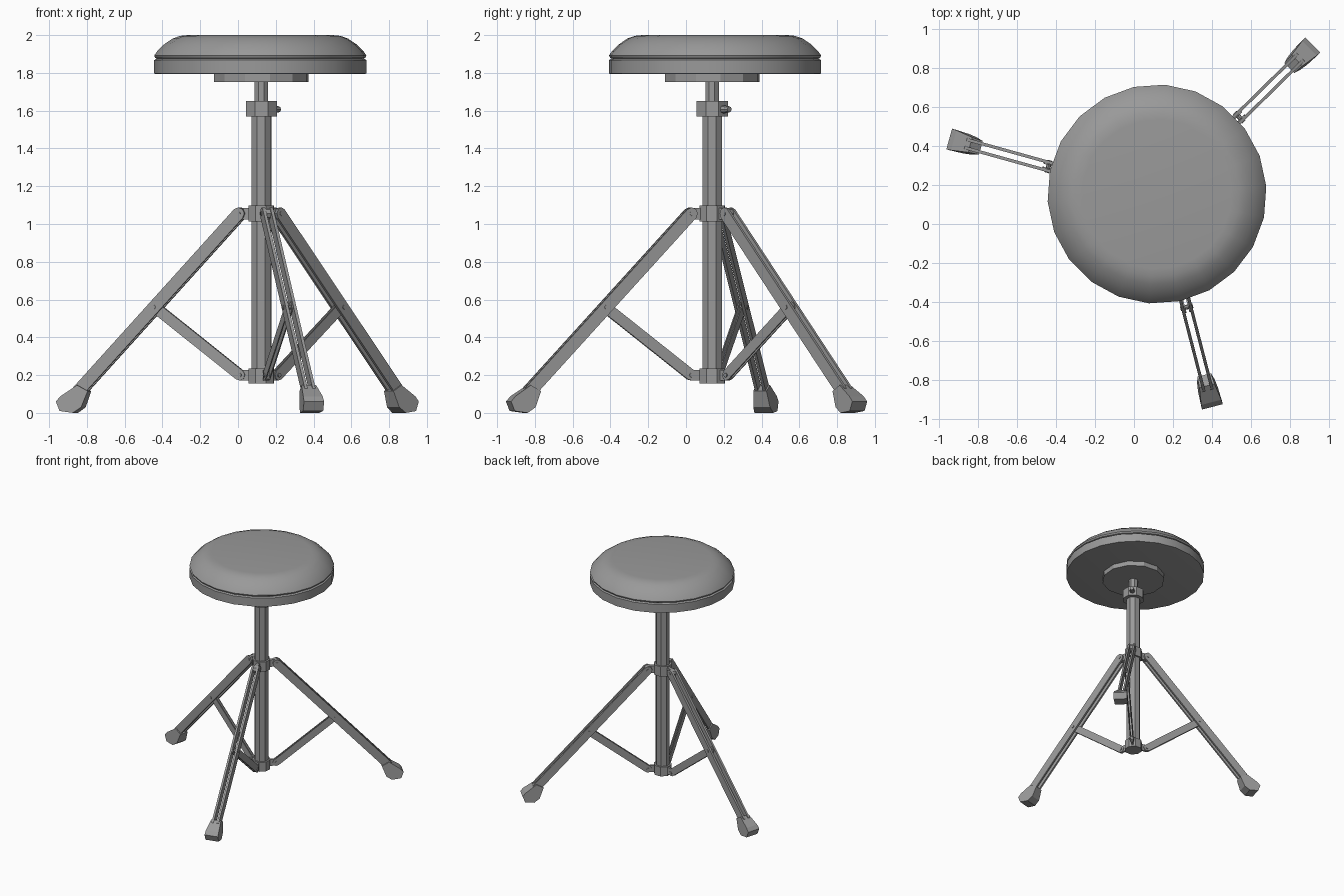
import bpy, bmesh, math
from mathutils import Vector, Matrix

if "Cube" in bpy.data.objects:
    bpy.data.objects.remove(bpy.data.objects["Cube"])

CX, CY = 0.124, 0.139                     # centre column axis
SEAT = (0.118, 0.154)                     # seat centre
LEG_ANGLES = [44.5, 164.5, 284.5]

grey = bpy.data.materials.new("dark_grey")
grey.diffuse_color = (0.32, 0.32, 0.32, 1)
grey.use_nodes = True
grey.node_tree.nodes["Principled BSDF"].inputs["Base Color"].default_value = grey.diffuse_color


def finish(bm, name, smooth=False):
    bmesh.ops.recalc_face_normals(bm, faces=bm.faces)
    me = bpy.data.meshes.new(name)
    bm.to_mesh(me)
    bm.free()
    me.materials.append(grey)
    ob = bpy.data.objects.new(name, me)
    bpy.context.collection.objects.link(ob)
    if smooth:
        bpy.ops.object.select_all(action='DESELECT')
        ob.select_set(True)
        bpy.context.view_layer.objects.active = ob
        bpy.ops.object.shade_smooth_by_angle(angle=math.radians(35))
    return ob


def lathe(name, profile, sides, turn=0.0, smooth=False, centre=(CX, CY)):
    """Closed stack of rings (radius, z) about a vertical axis."""
    bm = bmesh.new()
    angles = [math.radians(turn) + 2 * math.pi * i / sides for i in range(sides)]
    rings = [[bm.verts.new((centre[0] + r * math.cos(a), centre[1] + r * math.sin(a), z))
              for a in angles] for r, z in profile]
    for lo, hi in zip(rings, rings[1:]):
        for i in range(sides):
            j = (i + 1) % sides
            bm.faces.new((lo[i], lo[j], hi[j], hi[i]))
    bm.faces.new(rings[0][::-1])
    bm.faces.new(rings[-1])
    return finish(bm, name, smooth)


def radial_matrix(angle):
    return Matrix.Translation((CX, CY, 0)) @ Matrix.Rotation(math.radians(angle), 4, 'Z')


def slab(bm, outline, halves, offset=0.0):
    """Outline in the (radius, height) plane, thickened sideways per point."""
    a = [bm.verts.new((r, offset - h, z)) for (r, z), h in zip(outline, halves)]
    b = [bm.verts.new((r, offset + h, z)) for (r, z), h in zip(outline, halves)]
    n = len(a)
    bm.faces.new(a)
    bm.faces.new(b[::-1])
    for i in range(n):
        j = (i + 1) % n
        bm.faces.new((a[i], a[j], b[j], b[i]))


def strip(bm, p, q, width, thick, offset):
    """Flat bar with rounded ends from p to q."""
    p, q = Vector(p), Vector(q)
    base = math.atan2(q.y - p.y, q.x - p.x)
    pts = []
    for c, start in ((q, -90), (p, 90)):
        for k in range(5):
            t = base + math.radians(start + 45 * k)
            pts.append((c.x + width / 2 * math.cos(t), c.y + width / 2 * math.sin(t)))
    slab(bm, pts, [thick / 2] * len(pts), offset)


# Seat: rim board, padded cushion, mounting plate
lathe("seat_base", [(0.545, 1.793), (0.563, 1.796), (0.563, 1.868), (0.548, 1.876)], 22, 4, True, SEAT)
lathe("seat_cushion", [(0.543, 1.872), (0.558, 1.88), (0.563, 1.892), (0.547, 1.915), (0.512, 1.95),
                       (0.465, 1.982), (0.425, 1.996), (0.385, 2.0)], 22, 4, True, SEAT)
lathe("seat_plate", [(0.254, 1.752), (0.254, 1.80)], 12, 10)

# Column, sliding post, clamp collar and hubs
lathe("column", [(0.056, 0.16), (0.056, 1.60)], 8, 20)
lathe("upper_post", [(0.038, 1.50), (0.038, 1.77)], 8, 20)
lathe("clamp_collar", [(0.089, 1.57), (0.089, 1.65)], 8, 22.5)
lathe("upper_hub", [(0.072, 1.012), (0.072, 1.097)], 8, 20)
lathe("lower_hub", [(0.072, 0.156), (0.072, 0.235)], 8, 20)

# Clamp screw
bm = bmesh.new()
bmesh.ops.create_cone(bm, cap_ends=True, segments=8, radius1=0.022, radius2=0.016, depth=0.05,
                      matrix=radial_matrix(44.5) @ Matrix.Translation((0.105, 0, 1.607))
                      @ Matrix.Rotation(math.pi / 2, 4, 'Y'))
finish(bm, "clamp_screw")

TOP, JOINT, LOW, END = (0.119, 1.055), (0.585, 0.56), (0.117, 0.20), (1.0, 0.115)
FOOT = [(1.114, 0.06), (1.09, 0.088), (1.002, 0.147), (0.945, 0.115),
        (0.978, 0.03), (1.022, 0.0), (1.094, 0.01)]
FOOT_HALF = [0.055, 0.053, 0.04, 0.036, 0.046, 0.052, 0.055]

for n, ang in enumerate(LEG_ANGLES, 1):
    m = radial_matrix(ang)

    # Twin leg rails
    bm = bmesh.new()
    for s in (-1, 1):
        strip(bm, TOP, END, 0.066, 0.016, s * 0.0215)
    finish(bm, f"leg_{n}").matrix_world = m

    # Twin brace strips between rails and lower hub
    bm = bmesh.new()
    for s in (-1, 1):
        strip(bm, LOW, JOINT, 0.058, 0.006, s * 0.0105)
    finish(bm, f"brace_{n}").matrix_world = m

    # Hinge tabs on both hubs
    bm = bmesh.new()
    strip(bm, (0.05, TOP[1]), TOP, 0.06, 0.027, 0)
    strip(bm, (0.05, LOW[1]), LOW, 0.056, 0.015, 0)
    finish(bm, f"hinge_tabs_{n}").matrix_world = m

    # Hinge pins
    bm = bmesh.new()
    for (r, z), length in ((TOP, 0.066), (JOINT, 0.066), (LOW, 0.04)):
        bmesh.ops.create_cone(bm, cap_ends=True, segments=8, radius1=0.012, radius2=0.012, depth=length,
                              matrix=Matrix.Translation((r, 0, z)) @ Matrix.Rotation(math.pi / 2, 4, 'X'))
    finish(bm, f"hinge_pins_{n}").matrix_world = m

    # Rubber foot, flaring towards the floor
    bm = bmesh.new()
    slab(bm, FOOT, FOOT_HALF)
    finish(bm, f"foot_{n}").matrix_world = m
